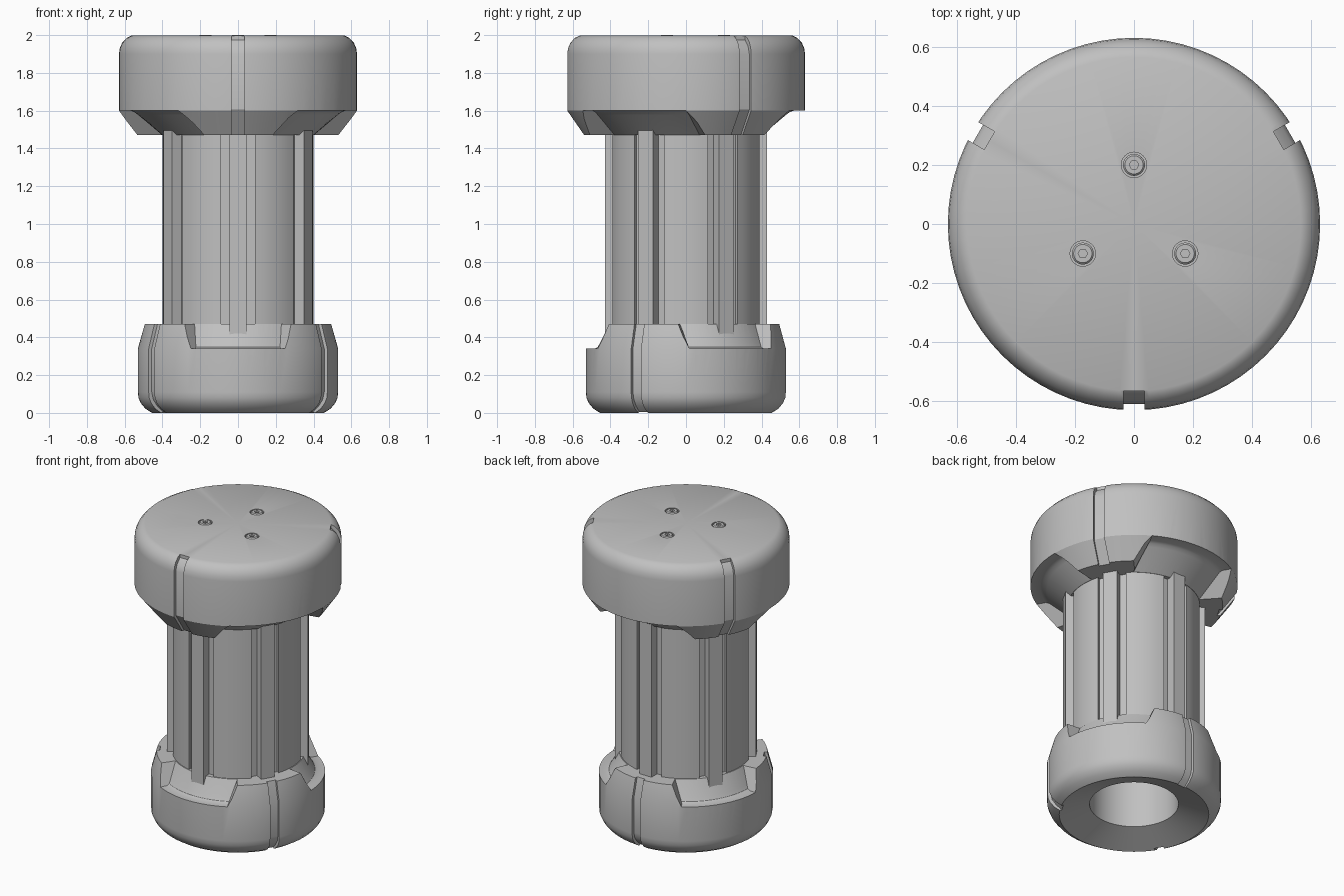
import bpy, bmesh, math
from mathutils import Vector

if "Cube" in bpy.data.objects:
    bpy.data.objects.remove(bpy.data.objects["Cube"])

grey = bpy.data.materials.new("plain_grey")
grey.use_nodes = True
tone = (0.53, 0.53, 0.53, 1)
grey.diffuse_color = tone
grey.node_tree.nodes["Principled BSDF"].inputs["Base Color"].default_value = tone


def finish(bm, name):
    bmesh.ops.remove_doubles(bm, verts=bm.verts, dist=1e-5)
    bmesh.ops.recalc_face_normals(bm, faces=bm.faces)
    mesh = bpy.data.meshes.new(name)
    bm.to_mesh(mesh)
    bm.free()
    mesh.materials.append(grey)
    obj = bpy.data.objects.new(name, mesh)
    bpy.context.collection.objects.link(obj)
    return obj


def loft(name, rings, closed=False):
    """Skin a list of equal closed rings, with end faces unless closed."""
    bm = bmesh.new()
    rows = [[bm.verts.new(p) for p in ring] for ring in rings]
    n = len(rows[0])
    pairs = list(zip(rows, rows[1:]))
    if closed:
        pairs.append((rows[-1], rows[0]))
    else:
        bm.faces.new(rows[0])
        bm.faces.new(rows[-1])
    for a, b in pairs:
        for i in range(n):
            j = (i + 1) % n
            bm.faces.new((a[i], a[j], b[j], b[i]))
    return finish(bm, name)


def polar(r, deg, z):
    t = math.radians(deg)
    return Vector((r * math.cos(t), r * math.sin(t), z))


def lathe(name, profile, steps=72, centre=(0, 0)):
    off = Vector((*centre, 0))
    return loft(name, [[polar(r, 360 * k / steps, z) + off for r, z in profile]
                       for k in range(steps)], True)


def sector(name, profile, deg, half, steps=18):
    """Partial lathe whose half angle depends on height."""
    return loft(name, [[polar(r, deg + half(z) * (2 * k / steps - 1), z)
                        for r, z in profile] for k in range(steps + 1)])


def slab(name, profile, deg, width):
    """Radial profile given a straight width."""
    side = polar(width / 2, deg + 90, 0)
    return loft(name, [[polar(r, deg, z) + s * side for r, z in profile]
                       for s in (-1, 1)])


def cut(obj, cutters):
    for c in cutters:
        c.hide_render = True
        mod = obj.modifiers.new("cut", 'BOOLEAN')
        mod.operation = 'DIFFERENCE'
        mod.solver = 'EXACT'
        mod.object = c
        bpy.context.view_layer.objects.active = obj
        bpy.ops.object.modifier_apply(modifier=mod.name)
        bpy.data.objects.remove(c)


def smooth(obj):
    bpy.ops.object.select_all(action='DESELECT')
    obj.select_set(True)
    bpy.context.view_layer.objects.active = obj
    bpy.ops.object.shade_smooth_by_angle(angle=math.radians(28))


# Upper cap: rounded drum with three lower lobes and edge grooves
TOP = 1.997
upper = lathe("upper_cap", [(0, TOP), (0.565, TOP), (0.59, 1.985), (0.613, 1.96),
                            (0.626, 1.93), (0.63, 1.9), (0.63, 1.6),
                            (0.54, 1.47), (0, 1.47)])
relief = [(0.72, 1.6), (0.57, 1.6), (0.55, 1.593), (0.53, 1.578), (0.4, 1.469),
          (0.4, 1.43), (0.72, 1.43)]
slot = [(0.565, 2.02), (0.565, 1.975), (0.597, 1.94), (0.61, 1.9), (0.61, 1.605),
        (0.51, 1.455), (0.75, 1.455), (0.75, 2.02)]
cut(upper, [sector("relief", relief, a, lambda z: 30 + 80 * (1.6 - z))
            for a in (90, 210, 330)])
cut(upper, [slab("slot", slot, a, 0.07) for a in (30, 150, 270)])

# Lower cap: smaller bored ring with a dished underside
lower = lathe("lower_cap", [(0.27, 0.07), (0.455, 0), (0.49, 0.022), (0.515, 0.052),
                            (0.527, 0.08), (0.53, 0.11), (0.53, 0.34),
                            (0.495, 0.47), (0.27, 0.47)])
relief = [(0.6, 0.34), (0.485, 0.34), (0.468, 0.348), (0.455, 0.37), (0.405, 0.471),
          (0.405, 0.52), (0.6, 0.52)]
slot = [(0.4, -0.03), (0.475, 0.035), (0.5, 0.07), (0.51, 0.11), (0.51, 0.34),
        (0.472, 0.48), (0.65, 0.48), (0.65, -0.03)]
cut(lower, [sector("relief", relief, a, lambda z: 28 + 50 * (z - 0.34))
            for a in (30, 150, 270)])
cut(lower, [slab("slot", slot, a, 0.06) for a in (90, 210, 330)])

# Shaft: tube with six channels, each holding a raised rib
section = []
for a in range(30, 390, 60):
    for r, w in ((0.37, -0.09), (0.37, -0.045), (0.43, -0.045),
                 (0.43, 0.045), (0.37, 0.045), (0.37, 0.09)):
        section.append(polar(r, a, 0) + polar(w, a + 90, 0))
    edge = math.degrees(math.asin(0.09 / 0.4))
    for k in range(8):
        section.append(polar(0.4, a + edge + (60 - 2 * edge) * k / 7, 0))
shaft = loft("ribbed_shaft", [[p + Vector((0, 0, z)) for p in section]
                              for z in (0.4, 1.5)])
bore = lathe("bore", [(0, 0.3), (0.27, 0.3), (0.27, 1.48), (0, 1.48)])
cut(shaft, [bore])

# Three socket screws sunk in the upper cap
screws = []
for a, side in ((90, "back"), (210, "right"), (330, "left")):
    c = polar(0.2, a, 0).xy
    cut(upper, [lathe("pocket", [(0, 1.96), (0.043, 1.96), (0.043, 2.03), (0, 2.03)],
                      32, c)])
    head = lathe("screw_" + side, [(0, 1.95), (0.037, 1.95), (0.037, 1.994),
                                   (0.031, 2), (0, 2)], 32, c)
    cut(head, [lathe("socket", [(0, 1.975), (0.016, 1.975), (0.016, 2.03), (0, 2.03)],
                     6, c)])
    screws.append(head)

for part in [upper, lower, shaft] + screws:
    smooth(part)
